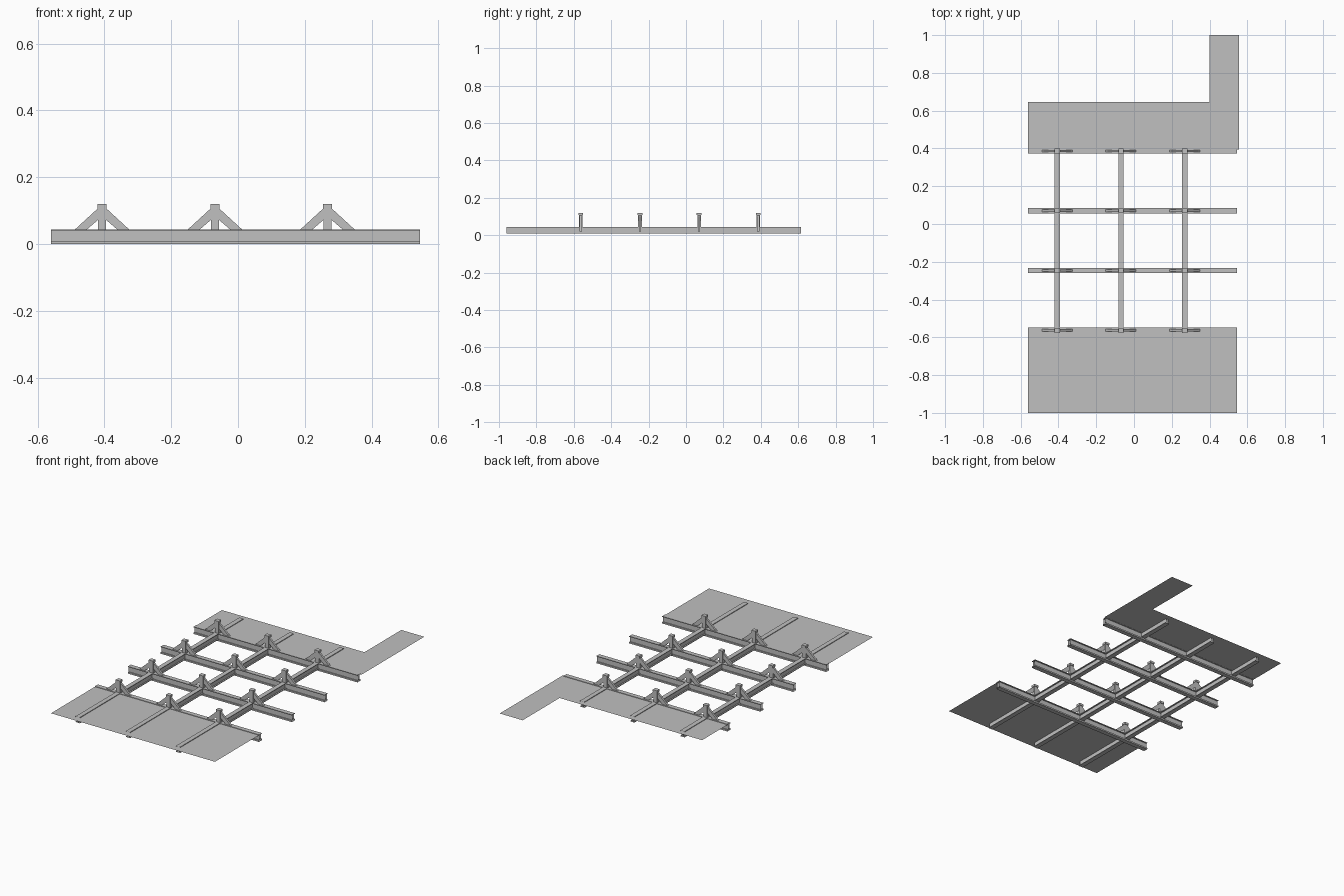
import bpy
import bmesh
from mathutils import Vector

if "Cube" in bpy.data.objects:
    bpy.data.objects.remove(bpy.data.objects["Cube"], do_unlink=True)

steel = bpy.data.materials.new("steel_grey")
steel.use_nodes = True
GREY = (0.53, 0.53, 0.53, 1)
steel.diffuse_color = GREY
steel.node_tree.nodes["Principled BSDF"].inputs["Base Color"].default_value = GREY


def extrude_outline(name, points, depth, capped=True):
    """Sweep a closed outline along a vector; depth None leaves a flat sheet."""
    bm = bmesh.new()
    near = [bm.verts.new(p) for p in points]
    if depth is None:
        bm.faces.new(near)
    else:
        far = [bm.verts.new(Vector(p) + Vector(depth)) for p in points]
        n = len(near)
        for i in range(n):
            j = (i + 1) % n
            bm.faces.new((near[i], near[j], far[j], far[i]))
        if capped:
            bm.faces.new(near[::-1])
            bm.faces.new(far)
        bmesh.ops.recalc_face_normals(bm, faces=bm.faces)
    mesh = bpy.data.meshes.new(name)
    bm.to_mesh(mesh)
    bm.free()
    mesh.materials.append(steel)
    obj = bpy.data.objects.new(name, mesh)
    bpy.context.collection.objects.link(obj)
    return obj


def i_section(width, web, bottom, top, low_flange, high_flange):
    """Outline of an I-beam as (across, height) pairs."""
    w, t = width / 2, web / 2
    a, b = bottom + low_flange, top - high_flange
    right = [(w, bottom), (w, a), (t, a), (t, b), (w, b), (w, top)]
    return right + [(-u, z) for u, z in reversed(right)]


def box(name, x, y, width, depth, bottom, top):
    w, d = width / 2, depth / 2
    outline = [(x + u, y + v, bottom) for u, v in ((-w, -d), (w, -d), (w, d), (-w, d))]
    return extrude_outline(name, outline, (0, 0, top - bottom))


columns = (-0.407, -0.069, 0.268)
rows = (-0.563, -0.246, 0.07, 0.386)
LEFT, RIGHT = 0.545, -0.56
FRONT, BACK = -0.96, 0.615

# Beams across the frame
for i, y in enumerate(rows):
    section = i_section(0.028, 0.014, 0.0, 0.044, 0.009, 0.004)
    extrude_outline(f"cross_beam_{i + 1}", [(RIGHT, y + u, z) for u, z in section],
                    (LEFT - RIGHT, 0, 0), capped=False)

# Beams running front to back, resting on the lower flanges
for i, x in enumerate(columns):
    section = i_section(0.028, 0.012, 0.009, 0.045, 0.004, 0.004)
    extrude_outline(f"long_beam_{i + 1}", [(x + u, FRONT, z) for u, z in section],
                    (0, BACK - FRONT, 0), capped=False)

# Braced posts at each crossing
brace = [(0.107, 0.02), (0.07, 0.02), (0.045, 0.044), (0.01, 0.074), (0.01, 0.109)]
for r, y in enumerate(rows):
    for c, x in enumerate(columns):
        tag = f"{r + 1}_{c + 1}"
        box(f"post_{tag}", x, y, 0.025, 0.019, 0.04, 0.108)
        box(f"post_cap_{tag}", x, y, 0.028, 0.026, 0.107, 0.12)
        for side, label in ((1, "left"), (-1, "right")):
            extrude_outline(f"brace_{label}_{tag}",
                            [(x + side * u, y - 0.006, z) for u, z in brace],
                            (0, 0.012, 0))

# Thin floor sheets at the front and back
SHEET = 0.041
front_floor = [(RIGHT, -1), (LEFT, -1), (LEFT, -0.565), (RIGHT, -0.565)]
back_floor = [(RIGHT, 0.395), (0.555, 0.395), (0.555, 1), (0.4, 1),
              (0.4, 0.645), (RIGHT, 0.645)]
for name, outline in (("front_floor", front_floor), ("back_floor", back_floor)):
    extrude_outline(name, [(x, y, SHEET) for x, y in outline], None)
